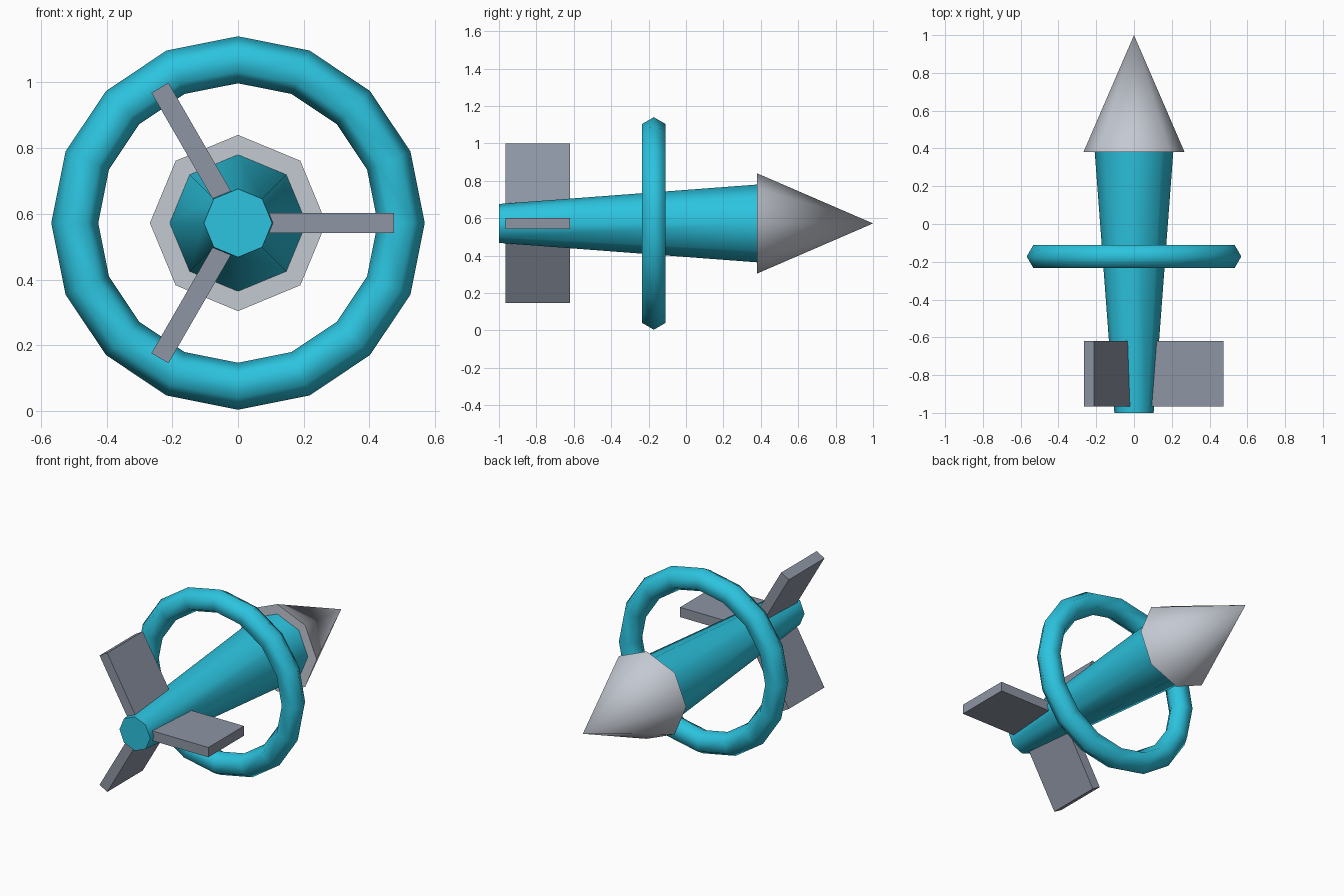
import bpy
from math import radians, sin, cos, tau

if "Cube" in bpy.data.objects:
    bpy.data.objects.remove(bpy.data.objects["Cube"])

AXIS_Z = 0.572                    # height of the rocket's long axis
ALONG_Y = (radians(-90), 0, 0)    # turns local z to point along +y


def material(name, rgb):
    m = bpy.data.materials.new(name)
    m.diffuse_color = (*rgb, 1)
    m.use_nodes = True
    m.node_tree.nodes["Principled BSDF"].inputs["Base Color"].default_value = m.diffuse_color
    return m


CYAN = material("cyan", (0.025, 0.55, 0.74))
LIGHT = material("light_grey", (0.55, 0.58, 0.64))
DARK = material("dark_grey", (0.27, 0.30, 0.37))


def finish(name, mat, smooth=True):
    ob = bpy.context.object
    ob.name = name
    ob.data.materials.append(mat)
    if smooth:
        bpy.ops.object.shade_smooth_by_angle(angle=radians(65))
    return ob


def taper(name, r_back, r_front, y_back, y_front, mat):
    bpy.ops.mesh.primitive_cone_add(
        vertices=8, radius1=r_back, radius2=r_front, depth=y_front - y_back,
        location=(0, (y_back + y_front) / 2, AXIS_Z), rotation=ALONG_Y)
    return finish(name, mat)


# Tapered body and pointed nose
taper("body", 0.104, 0.208, -1.0, 0.382, CYAN)
taper("nose_cone", 0.268, 0.0, 0.38, 1.0, LIGHT)

# Ring around the body
bpy.ops.mesh.primitive_torus_add(
    major_segments=16, minor_segments=6, major_radius=0.4965, minor_radius=0.0715,
    location=(0, -0.172, AXIS_Z), rotation=ALONG_Y)
finish("ring", CYAN)

# Three radial tail fins
R_IN, R_OUT = 0.07, 0.475
for i in range(3):
    a = i * tau / 3
    r = (R_IN + R_OUT) / 2
    bpy.ops.mesh.primitive_cube_add(
        size=1, location=(r * cos(a), -0.793, AXIS_Z + r * sin(a)), rotation=(0, -a, 0))
    fin = finish(f"tail_fin_{i + 1}", DARK, smooth=False)
    fin.scale = (R_OUT - R_IN, 0.345, 0.06)
